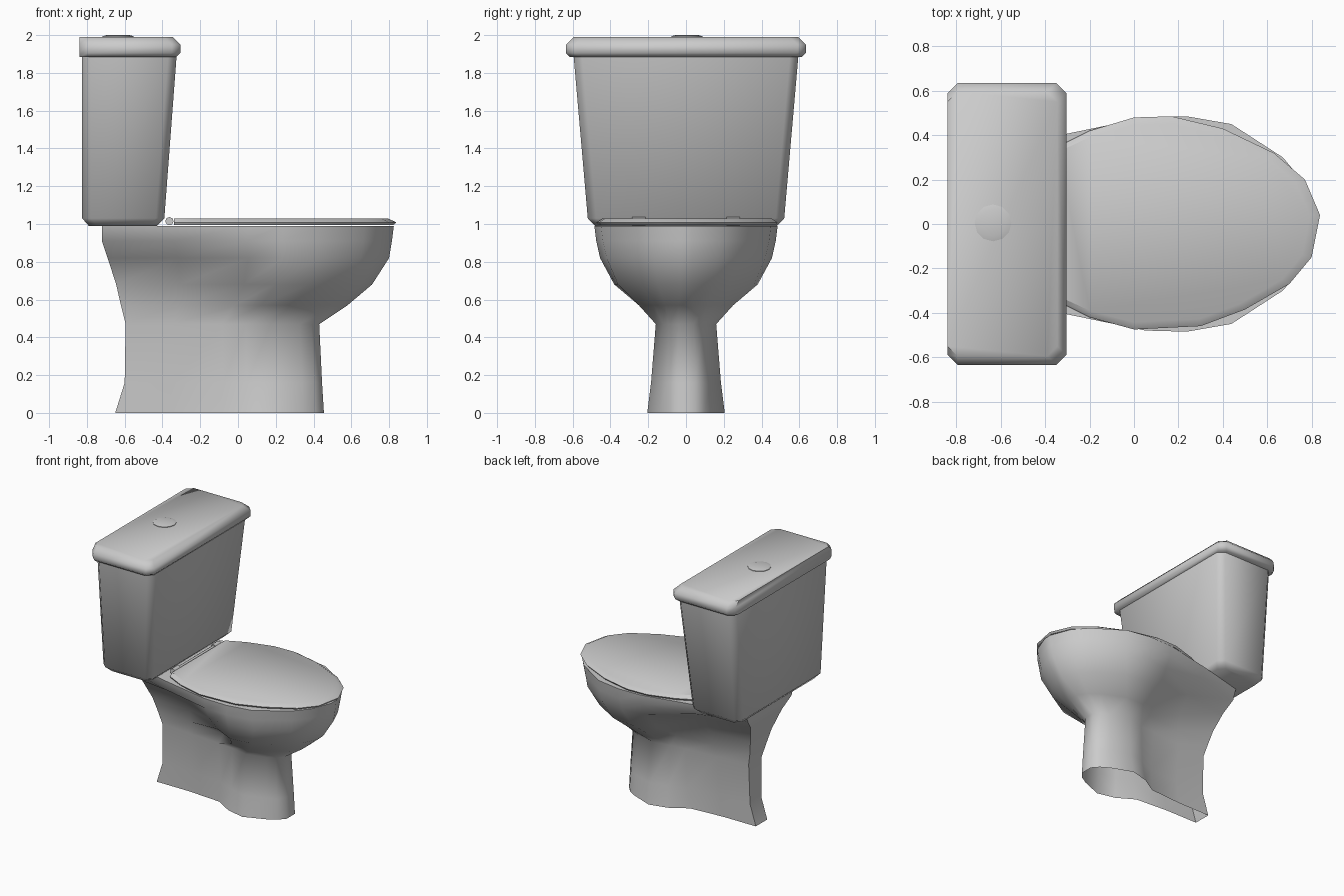
import bpy, bmesh, math

cube = bpy.data.objects.get("Cube")
if cube:
    bpy.data.objects.remove(cube, do_unlink=True)

ceramic = bpy.data.materials.new("grey_ceramic")
ceramic.use_nodes = True
GREY = (0.6, 0.6, 0.6, 1)
ceramic.diffuse_color = GREY
ceramic.node_tree.nodes["Principled BSDF"].inputs["Base Color"].default_value = GREY


def loft(name, rings, angle=50, bottom=True):
    """Skin equal-length rings of points from bottom to top."""
    bm = bmesh.new()
    loops = [[bm.verts.new(p) for p in ring] for ring in rings]
    n = len(loops[0])
    for a, b in zip(loops, loops[1:]):
        for i in range(n):
            j = (i + 1) % n
            bm.faces.new((a[i], a[j], b[j], b[i]))
    bm.faces.new(loops[-1])
    if bottom:
        bm.faces.new(loops[0][::-1])
    bmesh.ops.recalc_face_normals(bm, faces=bm.faces)
    mesh = bpy.data.meshes.new(name)
    bm.to_mesh(mesh)
    bm.free()
    mesh.materials.append(ceramic)
    obj = bpy.data.objects.new(name, mesh)
    bpy.context.collection.objects.link(obj)
    bpy.ops.object.select_all(action='DESELECT')
    obj.select_set(True)
    bpy.context.view_layer.objects.active = obj
    bpy.ops.object.shade_smooth_by_angle(angle=math.radians(angle))
    return obj


def box_ring(z, x0, x1, y, c=0.045):
    """Rectangle with cut corners."""
    return [(x0 + c, -y, z), (x1 - c, -y, z), (x1, c - y, z), (x1, y - c, z),
            (x1 - c, y, z), (x0 + c, y, z), (x0, y - c, z), (x0, c - y, z)]


def disc_ring(z, x, y, r, n=12):
    return [(x + r * math.cos(math.tau * i / n), y + r * math.sin(math.tau * i / n), z)
            for i in range(n)]


# Bowl and pedestal: height, back x, front x, half widths from back to front
STATIONS = (0, .25, .5, .62, .75, .9, .96, 1)
LEVELS = [
    (0, -.65, .455, (.07, .07, .09, .17, .205, .14, .10, .05)),
    (.16, -.6, .445, (.07, .08, .10, .15, .185, .13, .10, .05)),
    (.47, -.595, .43, (.08, .10, .12, .13, .16, .12, .09, .04)),
    (.57, -.62, .58, (.10, .12, .15, .25, .25, .17, .11, .04)),
    (.68, -.645, .71, (.13, .15, .30, .38, .36, .24, .15, .03)),
    (.82, -.69, .8, (.19, .24, .43, .455, .42, .28, .17, .03)),
    (.91, -.72, .815, (.27, .38, .47, .475, .44, .29, .18, .03)),
    (.99, -.72, .825, (.30, .40, .48, .485, .45, .30, .19, .03)),
]
bowl_rings = []
for z, back, front, widths in LEVELS:
    side = [(back + (front - back) * u, w, z) for u, w in zip(STATIONS, widths)]
    bowl_rings.append([(x, -y, z) for x, y, z in side] + side[::-1])
loft("bowl_and_pedestal", bowl_rings, 60, bottom=False)

# Seat lid: closed, slightly askew, with a sloping edge
OUTLINE = [(-.34, -.35), (-.2, -.42), (0, -.475), (.3, -.46), (.5, -.385), (.7, -.27),
           (.8, -.15), (.838, .04), (.77, .2), (.63, .32), (.4, .43), (.17, .485),
           (0, .48), (-.2, .42), (-.34, .35)]


def lid_ring(z, s):
    return [(.2 + (x - .2) * s if x > .2 else x, y * s, z) for x, y in OUTLINE]


loft("seat_lid", [lid_ring(.995, .98), lid_ring(1.008, 1), lid_ring(1.03, .93)], 40)

# Hinges and their rod
for label, y, half, r in (("left_hinge", .25, .035, .022), ("right_hinge", -.25, .035, .022),
                          ("hinge_rod", 0, .25, .012)):
    loft(label, [[(-.363 + px, y + s * half, 1.015 + py) for px, py, _ in disc_ring(0, 0, 0, r, 8)]
                 for s in (-1, 1)])

# Cistern, its cover and the flush button
loft("cistern", [box_ring(.99, -.79, -.43, .48), box_ring(1.03, -.825, -.39, .52),
                 box_ring(1.89, -.825, -.325, .595)])
loft("cistern_cover", [box_ring(1.885, -.84, -.325, .615), box_ring(1.905, -.84, -.305, .635),
                       box_ring(1.95, -.84, -.305, .635), box_ring(1.99, -.84, -.345, .595)])
loft("flush_button", [disc_ring(1.98, -.635, .005, .083), disc_ring(1.994, -.635, .005, .083),
                      disc_ring(2.0, -.635, .005, .06)], 60)
